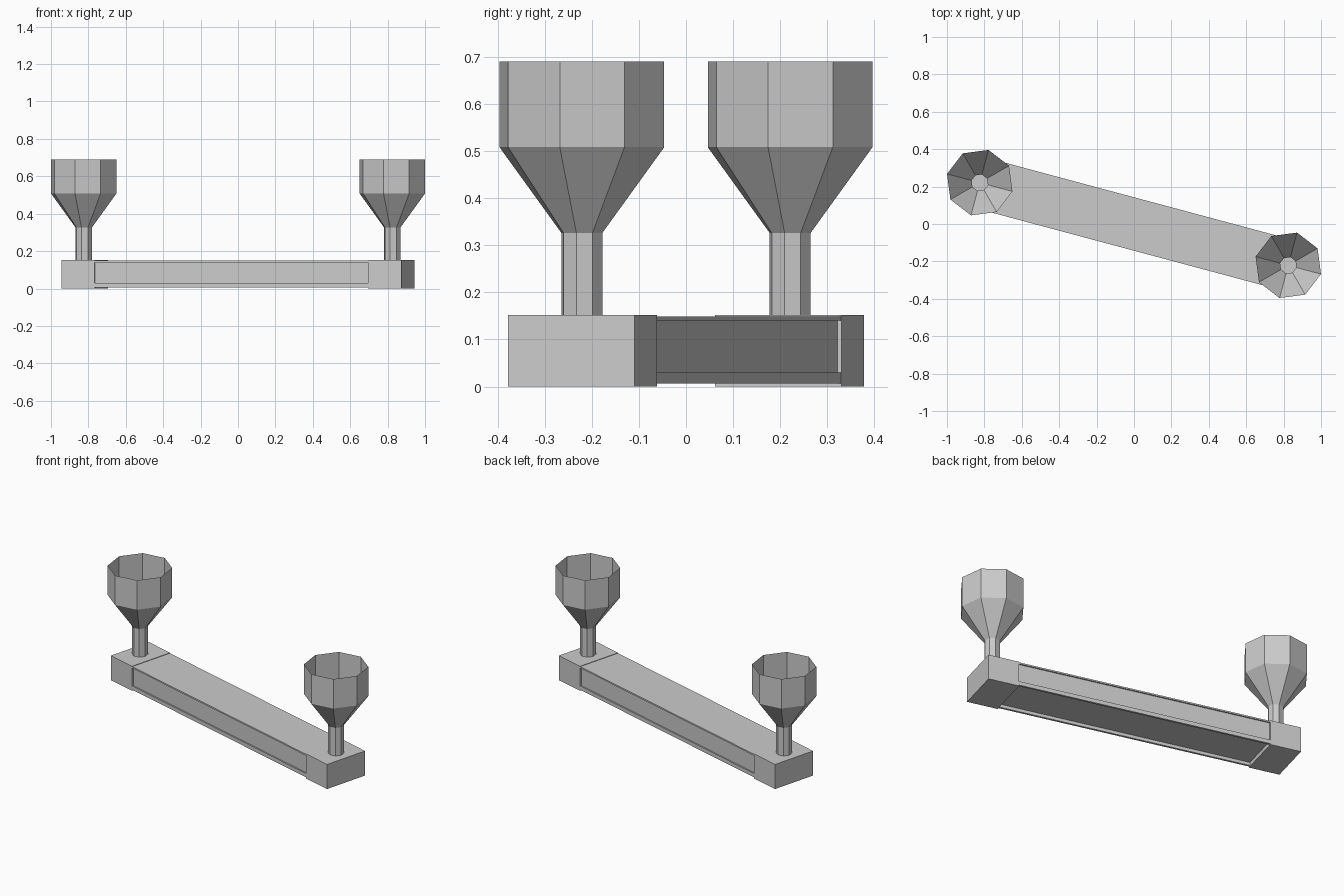
import bpy, bmesh, math
from mathutils import Matrix

cube = bpy.data.objects.get("Cube")
if cube:
    bpy.data.objects.remove(cube, do_unlink=True)

TURN = Matrix.Rotation(math.radians(-15), 4, 'Z')  # whole model lies askew

grey = bpy.data.materials.new("plain_grey")
grey.use_nodes = True
colour = (0.6, 0.6, 0.6, 1)
grey.diffuse_color = colour
grey.node_tree.nodes["Principled BSDF"].inputs["Base Color"].default_value = colour


def finish(name, bm):
    mesh = bpy.data.meshes.new(name)
    bm.to_mesh(mesh)
    bm.free()
    mesh.materials.append(grey)
    ob = bpy.data.objects.new(name, mesh)
    ob.matrix_world = TURN
    bpy.context.collection.objects.link(ob)
    return ob


def block(name, x0, x1, half_width, height):
    bm = bmesh.new()
    size = Matrix.Diagonal((x1 - x0, 2 * half_width, height, 1))
    place = Matrix.Translation(((x0 + x1) / 2, 0, height / 2))
    bmesh.ops.create_cube(bm, size=1, matrix=place @ size)
    return finish(name, bm)


def open_cup(name, x, rings, sides=8):
    """Thin-walled octagonal stem, funnel and rim, open at the top."""
    bm = bmesh.new()
    loops = []
    for radius, z in rings:
        angles = [2 * math.pi * i / sides for i in range(sides)]
        loops.append([bm.verts.new((x + radius * math.cos(a), radius * math.sin(a), z))
                      for a in angles])
    for low, high in zip(loops, loops[1:]):
        for i in range(sides):
            j = (i + 1) % sides
            bm.faces.new((low[i], low[j], high[j], high[i]))
    return finish(name, bm)


def beam(name, half_length, half_profile):
    """Extrude a mirrored cross-section along the length."""
    section = half_profile + [(-y, z) for y, z in reversed(half_profile)]
    bm = bmesh.new()
    face = bm.faces.new([bm.verts.new((-half_length, y, z)) for y, z in section])
    out = bmesh.ops.extrude_face_region(bm, geom=[face], use_keep_orig=True)
    moved = [g for g in out["geom"] if isinstance(g, bmesh.types.BMVert)]
    bmesh.ops.translate(bm, verts=moved, vec=(2 * half_length, 0, 0))
    bmesh.ops.recalc_face_normals(bm, faces=bm.faces)
    return finish(name, bm)


# Long beam with recessed sides and a recessed underside
beam("beam", 0.757, [(0.138, 0.149), (0.138, 0.14), (0.13, 0.14), (0.13, 0.03),
                     (0.138, 0.03), (0.138, 0.006), (0.125, 0.006), (0.125, 0.025)])

# End blocks, each carrying a cup on a stem
cup_rings = [(0.045, 0.152), (0.045, 0.326), (0.181, 0.508), (0.181, 0.69)]
for side, s in (("left", 1), ("right", -1)):
    inner, outer = sorted((0.757 * s, 0.941 * s))
    block(side + "_end_block", inner, outer, 0.139, 0.152)
    open_cup(side + "_cup", 0.854 * s, cup_rings)
